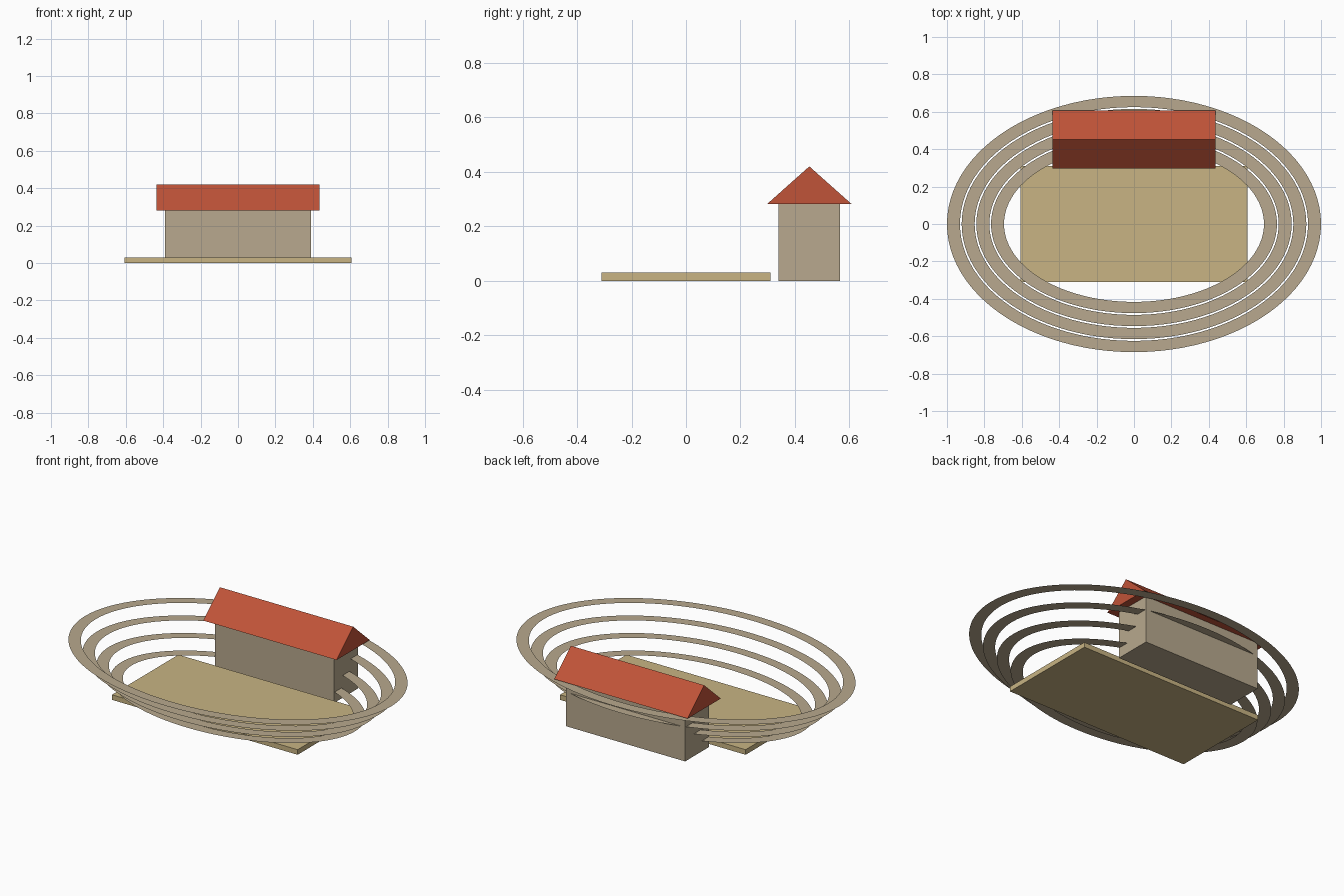
import bpy
import bmesh
from math import cos, sin, tau

cube = bpy.data.objects.get("Cube")
if cube:
    bpy.data.objects.remove(cube, do_unlink=True)


def make_material(name, rgb):
    """Material from 8-bit sRGB values, stored as linear colour."""
    colour = [((c / 255 + 0.055) / 1.055) ** 2.4 for c in rgb] + [1]
    mat = bpy.data.materials.new(name)
    mat.use_nodes = True
    mat.diffuse_color = colour
    mat.node_tree.nodes["Principled BSDF"].inputs["Base Color"].default_value = colour
    return mat


sand = make_material("sand", (200, 180, 131))
stone = make_material("stone", (184, 169, 142))
tile = make_material("roof tile", (192, 83, 56))


def add_object(name, bm, mat):
    mesh = bpy.data.meshes.new(name)
    bm.to_mesh(mesh)
    bm.free()
    mesh.materials.append(mat)
    obj = bpy.data.objects.new(name, mesh)
    bpy.context.collection.objects.link(obj)
    return obj


def extruded_profile(name, profile, half_length, mat):
    """Extrude a closed (y, z) profile along x, centred on x = 0."""
    bm = bmesh.new()
    face = bm.faces.new([bm.verts.new((-half_length, y, z)) for y, z in profile])
    result = bmesh.ops.extrude_face_region(bm, geom=[face])
    moved = [v for v in result["geom"] if isinstance(v, bmesh.types.BMVert)]
    bmesh.ops.translate(bm, verts=moved, vec=(2 * half_length, 0, 0))
    bmesh.ops.recalc_face_normals(bm, faces=bm.faces)
    return add_object(name, bm, mat)


def box_profile(y0, y1, z0, z1):
    return [(y0, z0), (y1, z0), (y1, z1), (y0, z1)]


def flat_ring(name, rx, ry, wx, wy, z, mat, segments=96):
    """Flat elliptical band with outer radii rx, ry and widths wx, wy."""
    bm = bmesh.new()
    loops = []
    for a, b in ((rx, ry), (rx - wx, ry - wy)):
        loops.append([bm.verts.new((a * cos(tau * i / segments),
                                    b * sin(tau * i / segments), z))
                      for i in range(segments)])
    outer, inner = loops
    for i in range(segments):
        j = (i + 1) % segments
        bm.faces.new((outer[i], outer[j], inner[j], inner[i]))
    return add_object(name, bm, mat)


# Arena floor
extruded_profile("arena_floor", box_profile(-0.31, 0.31, 0, 0.03), 0.607, sand)

# Stage building with its gabled roof
extruded_profile("stage_walls", box_profile(0.34, 0.565, 0, 0.282), 0.39, stone)
extruded_profile("gabled_roof", [(0.298, 0.282), (0.608, 0.282), (0.453, 0.42)],
                 0.436, tile)

# Seating tiers, rising outwards
for tier in range(4):
    inset = 3 - tier
    flat_ring(f"seating_tier_{tier + 1}", 1 - 0.0785 * inset, 0.685 - 0.0695 * inset,
              0.0695, 0.06, 0.062 + 0.07 * tier, stone)
